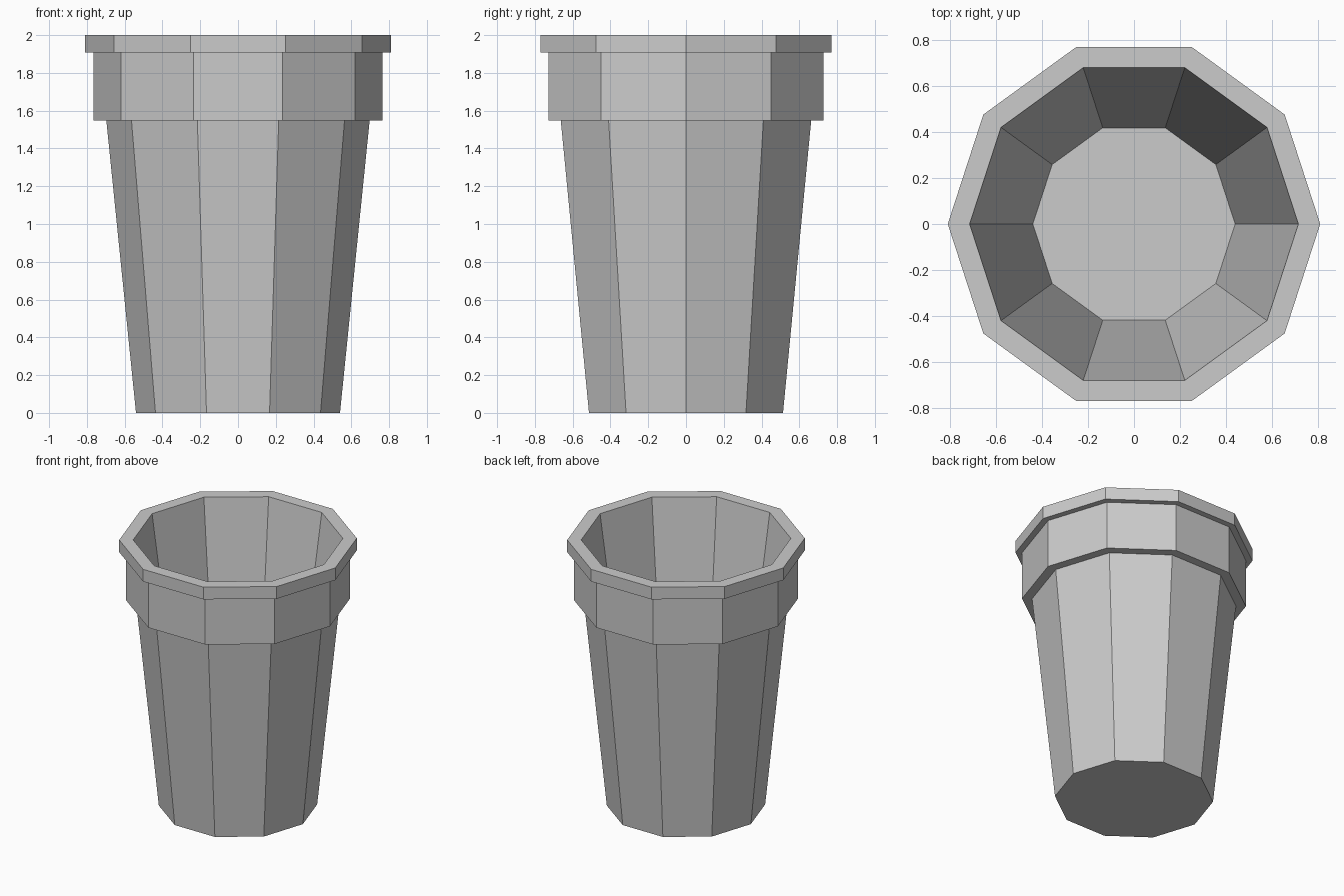
import bpy, bmesh
from math import cos, sin, tau

if "Cube" in bpy.data.objects:
    bpy.data.objects.remove(bpy.data.objects["Cube"])

SIDES = 10

# Profile (radius, height): base, tapered wall, collar, lip, inner wall, floor
PROFILE = [(0.54, 0), (0.697, 1.548), (0.765, 1.548), (0.765, 1.908),
           (0.81, 1.908), (0.81, 2.0), (0.715, 2.0), (0.44, 0.09)]


def lathe(name, profile, sides):
    bm = bmesh.new()
    rings = [[bm.verts.new((r * cos(tau * i / sides), r * sin(tau * i / sides), z))
              for i in range(sides)] for r, z in profile]
    for a, b in zip(rings, rings[1:]):
        for i in range(sides):
            j = (i + 1) % sides
            bm.faces.new((a[i], a[j], b[j], b[i]))
    # Close the underside and the inner floor
    bm.faces.new(rings[0][::-1])
    bm.faces.new(rings[-1])
    bmesh.ops.recalc_face_normals(bm, faces=bm.faces[:])
    mesh = bpy.data.meshes.new(name)
    bm.to_mesh(mesh)
    bm.free()
    obj = bpy.data.objects.new(name, mesh)
    bpy.context.collection.objects.link(obj)
    return obj


# Ten-sided hollow pot
lathe("plant_pot", PROFILE, SIDES)
